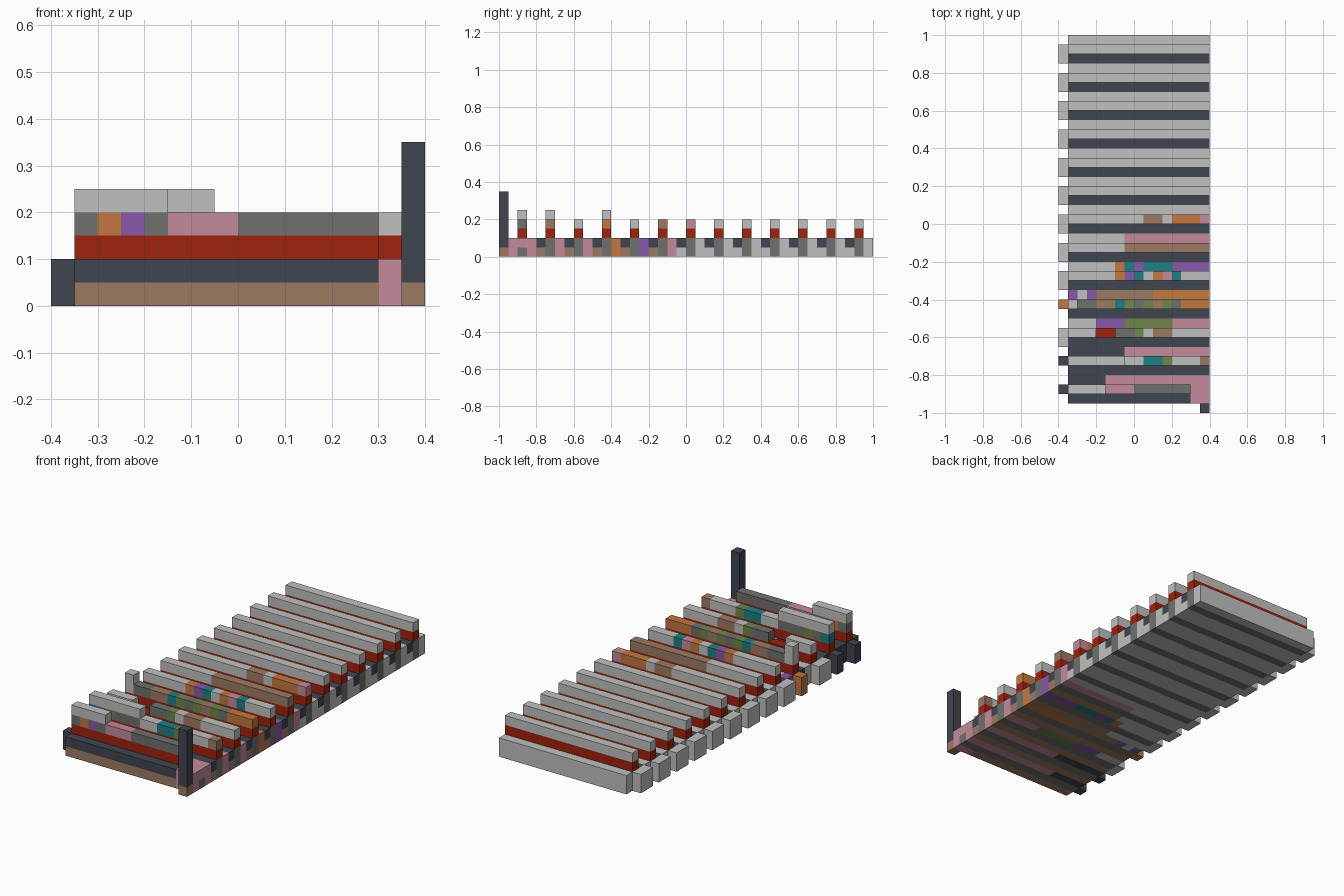
import bpy
import bmesh

cube = bpy.data.objects.get("Cube")
if cube:
    bpy.data.objects.remove(cube, do_unlink=True)

U = 0.05  # block size

# Palette: one letter per colour (sRGB bytes)
PALETTE = {
    "L": ("light_grey", "c0c0c0"),
    "G": ("mid_grey", "6f716e"),
    "D": ("dark_slate", "40454f"),
    "W": ("brown", "9c7a64"),
    "R": ("red", "a0220e"),
    "P": ("pink", "c48a9a"),
    "O": ("orange", "c27840"),
    "V": ("purple", "8a57aa"),
    "T": ("teal", "1f8086"),
    "E": ("olive", "70854c"),
}


def linear(pair):
    c = int(pair, 16) / 255
    return c / 12.92 if c < 0.04 else ((c + 0.055) / 1.055) ** 2.4


MATS = {}
for key, (name, code) in PALETTE.items():
    m = bpy.data.materials.new(name)
    m.use_nodes = True
    col = [linear(code[i:i + 2]) for i in (0, 2, 4)] + [1]
    m.diffuse_color = col
    m.node_tree.nodes["Principled BSDF"].inputs["Base Color"].default_value = col
    MATS[key] = m


def bar(name, cells, y, z, height=U, x=-0.35):
    """Row of blocks along x; equal neighbours merge into one long box."""
    bm = bmesh.new()
    used, start = [], 0
    while start < len(cells):
        key, end = cells[start], start
        while end < len(cells) and cells[end] == key:
            end += 1
        if key != ".":
            if key not in used:
                used.append(key)
            lo, hi = x + start * U, x + end * U
            verts = bmesh.ops.create_cube(bm, size=1)["verts"]
            for v in verts:
                v.co = ((lo + hi) / 2 + v.co.x * (hi - lo),
                        y + (v.co.y + 0.5) * U,
                        z + (v.co.z + 0.5) * height)
            for f in {f for v in verts for f in v.link_faces}:
                f.material_index = used.index(key)
        start = end
    mesh = bpy.data.meshes.new(name)
    bm.to_mesh(mesh)
    bm.free()
    for key in used:
        mesh.materials.append(MATS[key])
    bpy.context.collection.objects.link(bpy.data.objects.new(name, mesh))


# Colour sequences of the special slats, front to back
CAPS = ["GOVGPPPGGGGGG", "TGEGGGLLTTELLLW", "LLL..GGELWWLLLL", "LGGWWTEGEWEGOOO",
        "LLLLLOVTLOPTLLL", "LLLLLL" + "W" * 9, "LLLLLLLLWWLOOOP"]
SLATS = ["DDDD" + "P" * 11, "DDDDDD" + "P" * 9, "LLLVVVEEEEEPPPP",
         "VLVWWWWWWOOOOOO", "LLLLLOTVTTTVVVV", "LLLLLL" + "P" * 9]
RAISED = {0: "LLLL", 1: "LLLLLL", 3: "L"}
END_BLOCKS = {0: "D", 1: "D", 3: "O"}
UNDERS = ["W" * 15] * 4 + ["LLLLL" + "W" * 10, "LLLLLL" + "W" * 9]
FULL = 15

for k in range(13):
    y = -0.9 + 3 * U * k
    first = k == 0
    tag = f"_{k + 1}"
    n = FULL - 2 if first else FULL

    # Base core, red strip and cap of each ridge
    bar("ridge_core" + tag, "G" * n, y, 0, 2 * U)
    bar("ridge_strip" + tag, "R" * n, y, 2 * U)
    bar("ridge_cap" + tag, CAPS[k] if k < len(CAPS) else "L" * FULL, y, 3 * U)
    if k in RAISED:
        bar("raised_block" + tag, RAISED[k], y, 4 * U)

    # Slat behind the ridge
    bar("slat" + tag, SLATS[k] if k < len(SLATS) else "L" * FULL, y + U, 0, 2 * U)

    # Dark channel in front of the ridge with its underside
    under = UNDERS[k] if k < len(UNDERS) else "L" * FULL
    bar("channel" + tag, "D" * n, y - U, U)
    bar("channel_base" + tag, under[:n], y - U, 0)

    # Blocks projecting from the side
    bar("end_block" + tag, END_BLOCKS.get(k, "L"), y, 0, 2 * U, x=-0.4)
    if k not in END_BLOCKS:
        bar("end_block_front" + tag, "L", y - U, 0, 2 * U, x=-0.4)

# Pink corner and corner post
bar("corner_front", "PP", -0.95, 0, 2 * U, x=0.3)
bar("corner_bridge", "PP", -0.9, U, x=0.3)
bar("corner_core", "GG", -0.9, 0, x=0.3)
bar("post_foot", "W", -1, 0, x=0.35)
bar("corner_post", "D", -1, U, 6 * U, x=0.35)
